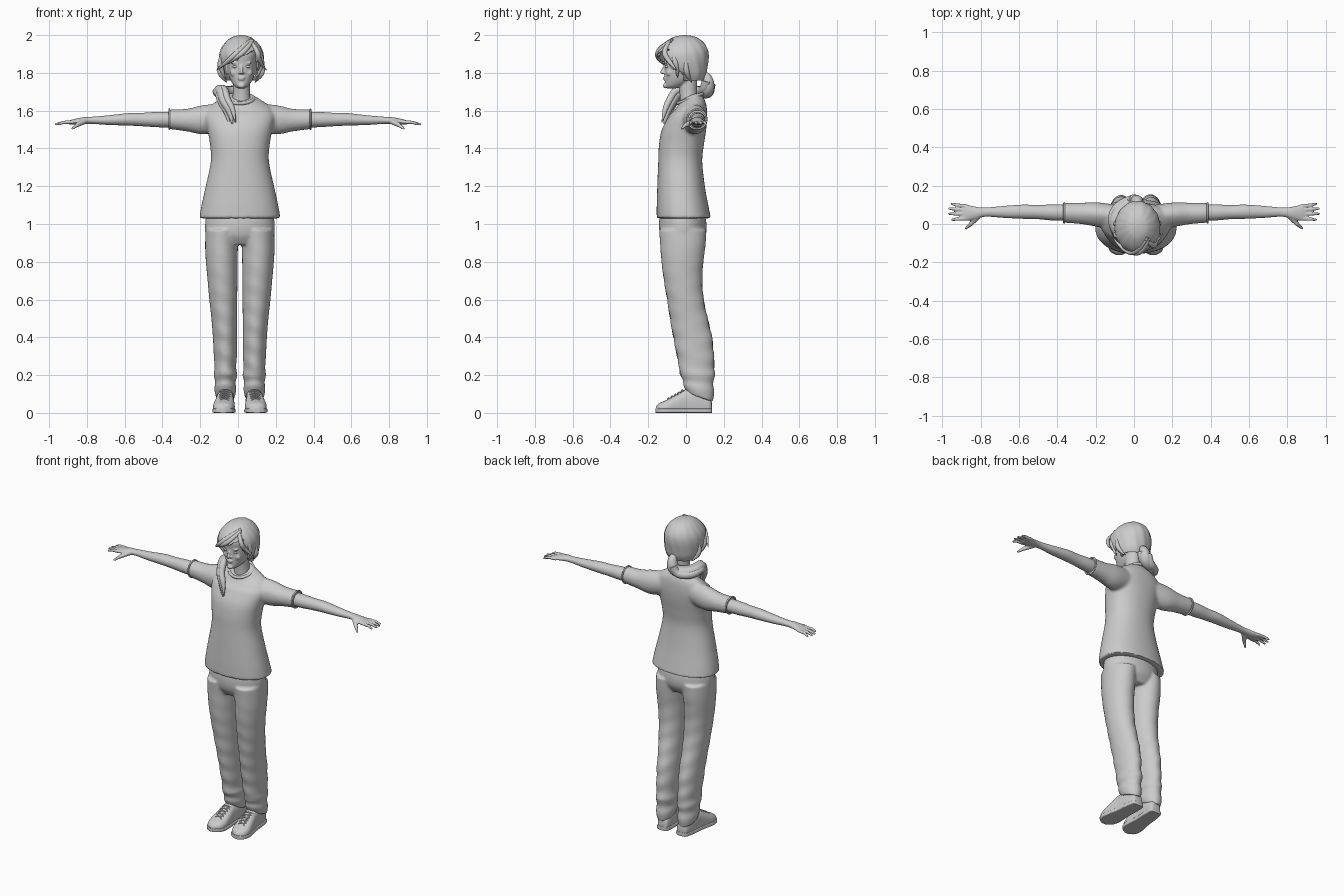
import bpy, bmesh, math
from mathutils import Vector

if "Cube" in bpy.data.objects:
    bpy.data.objects.remove(bpy.data.objects["Cube"], do_unlink=True)

grey = bpy.data.materials.new("plain_grey")
grey.use_nodes = True
grey.diffuse_color = (0.6, 0.6, 0.6, 1)
grey.node_tree.nodes["Principled BSDF"].inputs["Base Color"].default_value = (0.6, 0.6, 0.6, 1)
MID = 0.01  # body centre line


def loft(bm, axis, rings, n=32, steps=5, power=1.0):
    """Smooth skin through rings (t, centre_u, centre_v, radius_u, radius_v)."""
    rows = []
    for i in range(len(rings) - 1):
        p = [Vector(rings[min(max(i + k, 0), len(rings) - 1)]) for k in (-1, 0, 1, 2)]
        for s in range(steps + (i == len(rings) - 2)):
            f = s / steps
            m1, m2 = (p[2] - p[0]) / 2, (p[3] - p[1]) / 2
            rows.append(p[1] * (2*f**3 - 3*f*f + 1) + m1 * (f**3 - 2*f*f + f)
                        + p[2] * (3*f*f - 2*f**3) + m2 * (f**3 - f*f))
    grid = []
    for t, cu, cv, ru, rv in rows:
        row = []
        for k in range(n):
            a = math.tau * k / n
            c, s = math.cos(a), math.sin(a)
            u = cu + ru * math.copysign(abs(c) ** power, c)
            v = cv + rv * math.copysign(abs(s) ** power, s)
            row.append(bm.verts.new({"x": (t, u, v), "y": (u, t, v), "z": (u, v, t)}[axis]))
        grid.append(row)
    for a, b in zip(grid, grid[1:]):
        for k in range(n):
            bm.faces.new((a[k], a[k - 1], b[k - 1], b[k]))
    bm.faces.new(grid[0])
    bm.faces.new(grid[-1][::-1])


def blob(bm, centre, size):
    verts = bmesh.ops.create_uvsphere(bm, u_segments=20, v_segments=12, radius=1)["verts"]
    for v in verts:
        v.co = Vector(centre) + Vector(a * b for a, b in zip(v.co, size))


def rod(bm, a, b, r1, r2):
    a, b = Vector(a), Vector(b)
    d = b - a
    mat = d.to_track_quat("Z", "Y").to_matrix().to_4x4()
    mat.translation = (a + b) / 2
    bmesh.ops.create_cone(bm, cap_ends=True, segments=12, radius1=r1, radius2=r2,
                          depth=d.length, matrix=mat)
    blob(bm, a, (r1,) * 3)
    blob(bm, b, (r2,) * 3)


def finish(ob, angle=45):
    bpy.ops.object.select_all(action="DESELECT")
    ob.select_set(True)
    bpy.context.view_layer.objects.active = ob
    bpy.ops.object.convert(target="MESH")
    bpy.ops.object.shade_smooth_by_angle(angle=math.radians(angle))
    return ob


def build(name, bm, voxel=0, smooth=0, thick=0):
    bmesh.ops.recalc_face_normals(bm, faces=bm.faces)
    me = bpy.data.meshes.new(name)
    bm.to_mesh(me)
    bm.free()
    ob = bpy.data.objects.new(name, me)
    bpy.context.collection.objects.link(ob)
    me.materials.append(grey)
    if voxel:
        mod = ob.modifiers.new("merge", "REMESH")
        mod.mode, mod.voxel_size = "VOXEL", voxel
    if smooth:
        mod = ob.modifiers.new("soften", "SMOOTH")
        mod.factor, mod.iterations = 0.5, smooth
    if thick:
        mod = ob.modifiers.new("shell", "SOLIDIFY")
        mod.thickness, mod.offset = thick, -1
    return finish(ob)


def strand(name, points, radii, cyclic=False):
    cu = bpy.data.curves.new(name, "CURVE")
    cu.dimensions, cu.bevel_depth, cu.bevel_resolution = "3D", 1, 3
    cu.use_fill_caps = True
    sp = cu.splines.new("NURBS")
    sp.points.add(len(points) - 1)
    for p, co, r in zip(sp.points, points, radii):
        p.co, p.radius = (*co, 1), r
    sp.order_u, sp.resolution_u = 3, 6
    sp.use_endpoint_u, sp.use_cyclic_u = not cyclic, cyclic
    ob = bpy.data.objects.new(name, cu)
    bpy.context.collection.objects.link(ob)
    cu.materials.append(grey)
    return finish(ob, 60)


# Shirt: flared body with short sleeves, neckline lower at the front
bm = bmesh.new()
body = [(1.03, -.155, .132, .215), (1.1, -.155, .118, .203), (1.2, -.152, .1, .181),
        (1.33, -.147, .086, .154), (1.42, -.143, .095, .158), (1.5, -.128, .107, .172),
        (1.57, -.092, .112, .185), (1.63, -.062, .108, .155), (1.665, -.045, .095, .105),
        (1.695, -.035, .075, .062)]
loft(bm, "z", [(z, MID, (f + b) / 2, w, (b - f) / 2) for z, f, b, w in body], 48, 6, .9)
for s in (-1, 1):
    loft(bm, "x", [(MID + s * x, y, z, ry, rz) for x, y, z, ry, rz in (
        (.07, .035, 1.57, .06, .07), (.19, .048, 1.553, .064, .078),
        (.28, .055, 1.55, .056, .06), (.378, .058, 1.555, .051, .052))])
for v in bm.verts:
    if v.co.z > 1.58:
        v.co.z -= max(0, .05 - v.co.y) * .5 * min(1, (v.co.z - 1.58) / .1)
build("shirt", bm, .009, 5)
ring = [k * math.tau / 16 for k in range(16)]
strand("collar", [(MID + .074 * math.cos(a), .022 + .066 * math.sin(a),
                   1.664 + .026 * math.sin(a)) for a in ring], [.009] * 16, True)
for s, side in ((-1, "right"), (1, "left")):
    strand(side + "_sleeve_hem", [(MID + s * .374, .058 + .052 * math.cos(a),
           1.555 + .053 * math.sin(a)) for a in ring], [.005] * 16, True)

# Trousers: hips and two loose legs, bunched above the shoes
bm = bmesh.new()
loft(bm, "z", [(1.07, MID, -.02, .175, .115), (1, MID, -.017, .184, .126),
               (.94, MID, -.016, .181, .12), (.89, MID, -.016, .155, .09)], 48)
legs = [(.97, .092, .09, -.143, .108), (.88, .097, .087, -.136, .103), (.8, .096, .084, -.13, .092),
        (.7, .092, .079, -.117, .087), (.6, .088, .074, -.1, .094), (.5, .083, .068, -.085, .115),
        (.4, .079, .064, -.067, .138), (.3, .077, .061, -.048, .148), (.24, .077, .057, -.036, .15),
        (.2, .076, .062, -.03, .153), (.165, .077, .054, -.016, .144), (.13, .077, .058, -.014, .15),
        (.09, .077, .05, .006, .142)]
for s in (-1, 1):
    loft(bm, "z", [(z, MID + s * c, (f + b) / 2, w, (b - f) / 2) for z, c, w, f, b in legs])
for v in bm.verts:
    if v.co.z < .2:  # hem hangs lower at the heel
        v.co.z -= (v.co.y - .05) * .35 * (.2 - v.co.z) / .11
    else:  # soft cloth folds
        v.co.y += .004 * math.sin(v.co.z * 60 + v.co.x * 25) * max(0, 1 - v.co.z)
build("trousers", bm, .007, 4)

# Arms with spread fingers
for s, side in ((-1, "right"), (1, "left")):
    bm = bmesh.new()
    loft(bm, "x", [(s * x, y, z, ry, rz) for x, y, z, ry, rz in (
        (.3, .058, 1.552, .042, .042), (.42, .06, 1.553, .042, .041), (.5, .062, 1.553, .037, .036),
        (.58, .064, 1.554, .037, .033), (.68, .063, 1.55, .031, .026), (.77, .062, 1.549, .024, .019),
        (.82, .058, 1.547, .031, .018), (.87, .058, 1.541, .042, .014), (.9, .06, 1.537, .036, .009))])
    for root, tip in ((.093, .105), (.073, .08), (.052, .053), (.028, .022)):
        reach = .97 - abs(tip - .065) * .5
        mid = (s * .925, (root + tip) / 2, 1.538)
        rod(bm, (s * .875, root, 1.54), mid, .0105, .009)
        rod(bm, mid, (s * reach, tip, 1.528), .009, .0065)
    rod(bm, (s * .815, .04, 1.543), (s * .85, .0, 1.525), .016, .012)
    rod(bm, (s * .85, .0, 1.525), (s * .876, -.022, 1.506), .011, .007)
    build(side + "_arm", bm, .0045, 3)

# Shoes with soles and laces
shoe = [(.137, .018, .05), (.125, .036, .085), (.06, .044, .125), (.0, .046, .125),
        (-.05, .053, .098), (-.1, .057, .07), (-.14, .044, .052), (-.16, .012, .032)]
for s, side in ((-1, "right"), (1, "left")):
    def track(y):
        return MID + s * (.078 - y * .07)
    bm = bmesh.new()
    loft(bm, "y", [(y, track(y), h * .4, w, h * .6) for y, w, h in shoe], 28, 5, .8)
    for v in bm.verts:
        v.co.z = max(v.co.z, .004)
    build(side + "_shoe", bm)
    bm = bmesh.new()
    loft(bm, "y", [(y * 1.01, track(y), .012, w + .004, .012) for y, w, h in shoe], 28, 5, .3)
    build(side + "_sole", bm)
    for i in range(5):
        y, z = -.012 - i * .018, .125 - i * .0105
        for d in (-1, 1):
            strand(side + "_lace", [(track(y) - d * .027, y, z - .016), (track(y), y - .008, z + .008),
                                    (track(y) + d * .027, y - .016, z - .02)], [.0035] * 3)

# Head and neck with modelled features
HX = .018
bm = bmesh.new()
skull = [(1.717, -.098, -.06, .016), (1.73, -.11, -.015, .036), (1.76, -.112, .04, .057),
         (1.8, -.113, .075, .071), (1.85, -.114, .09, .078), (1.9, -.118, .095, .082),
         (1.95, -.09, .075, .065), (1.975, -.04, .03, .03)]
loft(bm, "z", [(z, HX, (f + b) / 2, w, (b - f) / 2) for z, f, b, w in skull], 40, 5, .92)
loft(bm, "z", [(1.58, HX, .025, .06, .055), (1.65, HX, .018, .05, .05),
               (1.7, HX, .012, .045, .046), (1.78, HX, .01, .046, .05)])
rod(bm, (HX, -.112, 1.838), (HX, -.128, 1.803), .006, .009)
blob(bm, (HX, -.11, 1.732), (.02, .012, .014))
blob(bm, (HX, -.114, 1.775), (.02, .008, .005))
blob(bm, (HX, -.112, 1.766), (.017, .009, .005))
for s in (-1, 1):
    blob(bm, (HX + s * .009, -.118, 1.8), (.007, .009, .006))
    blob(bm, (HX + s * .034, -.088, 1.8), (.026, .017, .022))
    blob(bm, (HX + s * .033, -.103, 1.852), (.024, .01, .005))
    blob(bm, (HX + s * .078, -.01, 1.82), (.01, .02, .03))
build("head", bm, .0045, 2)
bm = bmesh.new()
for s in (-1, 1):
    blob(bm, (HX + s * .032, -.101, 1.833), (.014, .01, .0075))
build("eyes", bm)

# Hair cap, opened over the face by a slanting fringe line
bm = bmesh.new()
cap = [(1.755, -.03, .088, .08), (1.79, -.07, .105, .1), (1.83, -.125, .113, .114),
       (1.88, -.153, .12, .119), (1.92, -.147, .117, .111), (1.955, -.12, .099, .09),
       (1.983, -.08, .066, .06), (1.995, -.046, .034, .032), (2, -.01, .0, .004)]
loft(bm, "z", [(z, HX, (f + b) / 2, w, (b - f) / 2) for z, f, b, w in cap], 72, 6)
gone = []
for f in bm.faces:
    c = f.calc_center_median()
    fringe = 1.85 + max(0, c.x + .04) * .55
    open_face = c.y < -.035 and c.z < fringe and -.085 < c.x < .105
    if open_face or c.z < 1.757 or (c.z < 1.8 and c.y < -.015):
        gone.append(f)
bmesh.ops.delete(bm, geom=gone, context="FACES")
for v in bm.verts:  # combed ridges
    a = math.atan2(v.co.y + .015, v.co.x - HX)
    v.co.z = min(v.co.z, 2)
    k = 1 + .012 * math.sin(a * 14 + v.co.z * 30)
    v.co.x, v.co.y = HX + (v.co.x - HX) * k, -.015 + (v.co.y + .015) * k
build("hair_cap", bm, smooth=2, thick=.014)

# Loose locks at the parting, fringe and temples
locks = [
    [(.07, -.07, 1.975), (.02, -.15, 1.93), (-.05, -.145, 1.865), (-.112, -.07, 1.815)],
    [(.075, -.08, 1.97), (.05, -.145, 1.925), (-.02, -.155, 1.875), (-.085, -.1, 1.835)],
    [(.06, -.08, 1.972), (.105, -.125, 1.92), (.11, -.09, 1.86), (.15, -.05, 1.815)],
    [(.1, -.07, 1.93), (.13, -.06, 1.87), (.118, -.045, 1.82), (.1, -.045, 1.775)],
    [(-.07, -.07, 1.92), (-.1, -.06, 1.86), (-.085, -.05, 1.81), (-.068, -.04, 1.77)],
    [(-.09, -.0, 1.87), (-.102, .0, 1.82), (-.085, .01, 1.78), (-.06, .03, 1.75)],
    [(.125, .0, 1.87), (.135, .0, 1.82), (.115, .01, 1.78), (.09, .03, 1.75)]]
for path in locks:
    strand("hair_lock", path, (.009, .015, .014, .002))

# Ponytail gathered at the nape and swept over the right shoulder
tail = [(.018, .075, 1.79), (.018, .105, 1.79), (.018, .12, 1.75), (.005, .112, 1.705),
        (-.045, .095, 1.695), (-.09, .055, 1.7), (-.1, .0, 1.71), (-.085, -.045, 1.7),
        (-.075, -.075, 1.65), (-.04, -.1, 1.6), (-.03, -.115, 1.53)]
sizes = (.018, .022, .034, .037, .035, .033, .03, .028, .026, .022, .003)
strand("ponytail", tail, sizes)
for k in range(3):
    shift = Vector((.016, -.012, .008)) * (k - 1)
    strand("ponytail_strand", [Vector(p) + shift for p in tail[2:]], [r * .72 for r in sizes[2:]])
strand("hair_tie", [(.018 + .022 * math.cos(a), .09, 1.788 + .024 * math.sin(a)) for a in ring],
       [.007] * 16, True)
